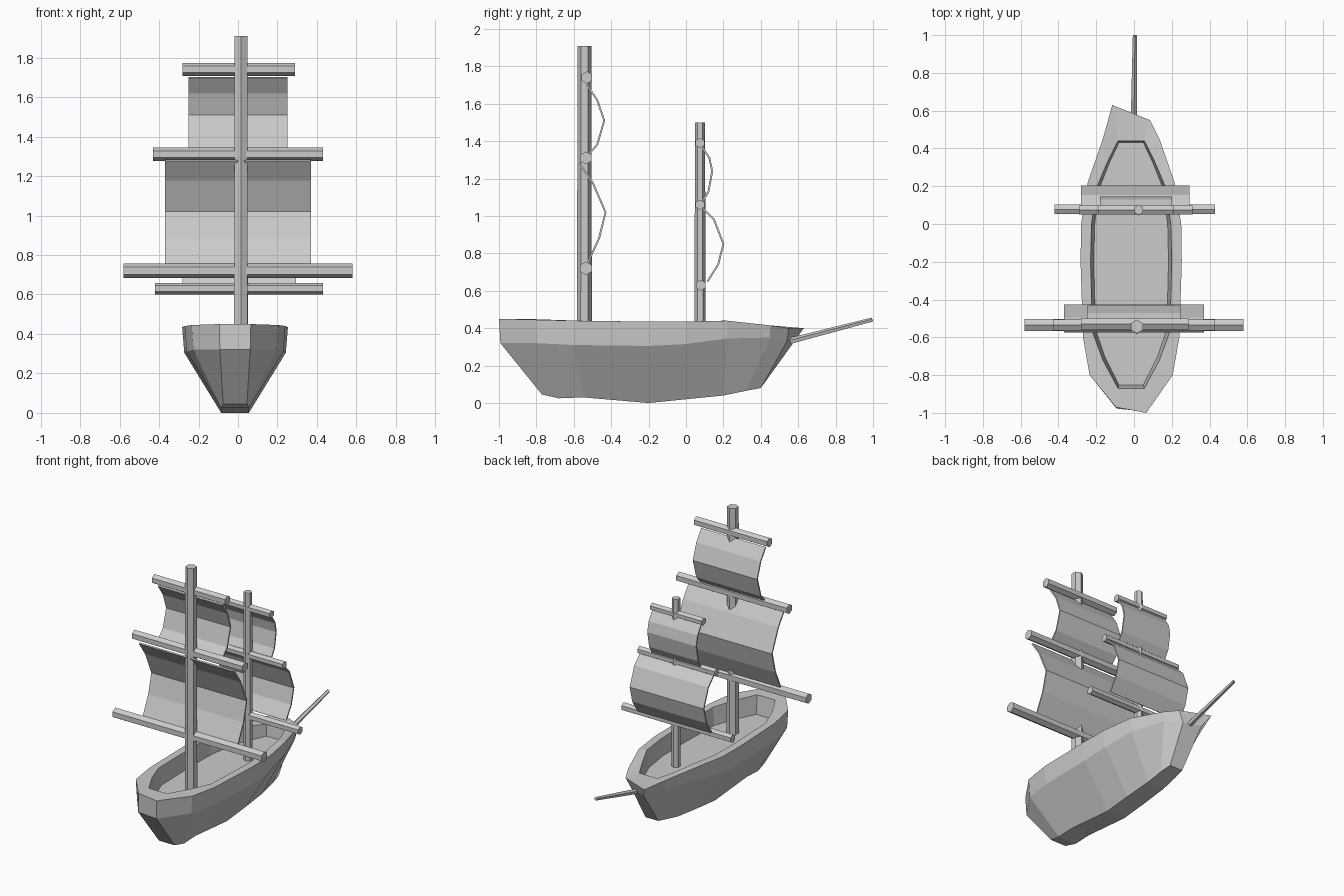
import bpy, bmesh
from mathutils import Vector

if "Cube" in bpy.data.objects:
    bpy.data.objects.remove(bpy.data.objects["Cube"])

CX = -0.015  # hull centre line


def make_object(name, bm):
    bmesh.ops.recalc_face_normals(bm, faces=bm.faces)
    mesh = bpy.data.meshes.new(name)
    bm.to_mesh(mesh)
    bm.free()
    obj = bpy.data.objects.new(name, mesh)
    bpy.context.collection.objects.link(obj)
    return obj


def rod(name, start, end, r1, r2, sides=6):
    """Flat-shaded spar between two points."""
    a, b = Vector(start), Vector(end)
    bm = bmesh.new()
    bmesh.ops.create_cone(bm, cap_ends=True, segments=sides,
                          radius1=r1, radius2=r2, depth=(b - a).length)
    obj = make_object(name, bm)
    obj.rotation_euler = (b - a).to_track_quat('Z', 'Y').to_euler()
    obj.location = (a + b) / 2
    return obj


def sail(name, x0, x1, profile, columns=4):
    """Billowing sheet: a (y, z) profile swept across x."""
    bm = bmesh.new()
    rows = []
    for y, z in profile:
        rows.append([bm.verts.new((x0 + (x1 - x0) * i / columns, y, z))
                     for i in range(columns + 1)])
    for r, s in zip(rows, rows[1:]):
        for i in range(columns):
            bm.faces.new((r[i], r[i + 1], s[i + 1], s[i]))
    obj = make_object(name, bm)
    mod = obj.modifiers.new("thickness", 'SOLIDIFY')
    mod.thickness = 0.01
    mod.offset = 0


# Hull stations, stern to bow:
# rim y, half width, z | chine z | keel y, half width, z | inner y, half width
stations = [
    (-0.985, 0.08, 0.45, 0.32, -0.77, 0.06, 0.045, -0.87, 0.07),
    (-0.80, 0.22, 0.445, 0.32, -0.68, 0.07, 0.025, -0.72, 0.15),
    (-0.60, 0.255, 0.44, 0.31, -0.55, 0.07, 0.03, -0.57, 0.205),
    (-0.20, 0.268, 0.435, 0.305, -0.20, 0.07, 0.0, -0.20, 0.215),
    (0.00, 0.265, 0.435, 0.315, 0.00, 0.07, 0.02, 0.00, 0.21),
    (0.22, 0.23, 0.44, 0.345, 0.20, 0.065, 0.04, 0.20, 0.18),
    (0.45, 0.15, 0.415, 0.35, 0.32, 0.06, 0.065, 0.33, 0.125),
    (0.59, 0.10, 0.40, 0.33, 0.40, 0.05, 0.08, 0.44, 0.07),
]
last = len(stations) - 1
bm = bmesh.new()
sides = []
for s in (1, -1):
    cols = []
    for i, (y, w, z, zc, yk, wk, zk, yi, wi) in enumerate(stations):
        # the stern and bow ends are cut slightly askew
        skew = -0.04 * s if i == last else (-0.015 * s if i == 0 else 0)
        chine_y = y - 0.03 if i == last else y
        chine_w = w * (0.6 if i == last else 0.96)
        pts = [(wk, yk, zk), (chine_w, chine_y + skew * 0.5, zc),
               (w, y + skew, z), (wi, yi, z), (wi * 0.92, yi * 0.98, 0.32)]
        cols.append([bm.verts.new((CX + s * px, py, pz)) for px, py, pz in pts])
    sides.append(cols)
R, L = sides
for cols in sides:
    for a, b in zip(cols, cols[1:]):
        for k in range(4):
            bm.faces.new((a[k], a[k + 1], b[k + 1], b[k]))
for i in range(last):  # keel and deck
    for k in (0, 4):
        bm.faces.new((R[i][k], R[i + 1][k], L[i + 1][k], L[i][k]))
for i in (0, last):  # stern and bow ends
    for k in range(4):
        bm.faces.new((R[i][k], R[i][k + 1], L[i][k + 1], L[i][k]))
make_object("hull", bm)

# Bowsprit
rod("bowsprit", (0.0, 0.555, 0.33), (0.005, 0.997, 0.445), 0.018, 0.012, 5)

# Masts
rod("main_mast", (0.015, -0.543, 0.30), (0.015, -0.543, 1.91), 0.04, 0.037)
rod("fore_mast", (0.025, 0.075, 0.30), (0.025, 0.075, 1.50), 0.03, 0.027)

# Yards: name, x range, y, z, radius
for name, x0, x1, y, z, r in [
    ("main_lower_yard", -0.58, 0.58, -0.535, 0.72, 0.036),
    ("main_middle_yard", -0.43, 0.43, -0.535, 1.31, 0.034),
    ("main_top_yard", -0.28, 0.29, -0.53, 1.74, 0.033),
    ("fore_lower_yard", -0.42, 0.43, 0.078, 0.63, 0.029),
    ("fore_middle_yard", -0.29, 0.31, 0.075, 1.06, 0.027),
    ("fore_top_yard", -0.19, 0.21, 0.075, 1.39, 0.027),
]:
    rod(name, (x0, y, z), (x1, y, z), r, r)

# Sails
sail("main_lower_sail", -0.37, 0.37,
     [(-0.57, 1.28), (-0.50, 1.18), (-0.43, 1.02), (-0.465, 0.88), (-0.525, 0.75)])
sail("main_top_sail", -0.25, 0.25,
     [(-0.53, 1.70), (-0.475, 1.62), (-0.437, 1.51), (-0.475, 1.38), (-0.52, 1.33)])
sail("fore_lower_sail", -0.28, 0.295,
     [(0.09, 1.04), (0.15, 0.98), (0.20, 0.85), (0.172, 0.74), (0.115, 0.65)])
sail("fore_top_sail", -0.18, 0.20,
     [(0.085, 1.37), (0.125, 1.31), (0.14, 1.24), (0.12, 1.13), (0.09, 1.08)])
